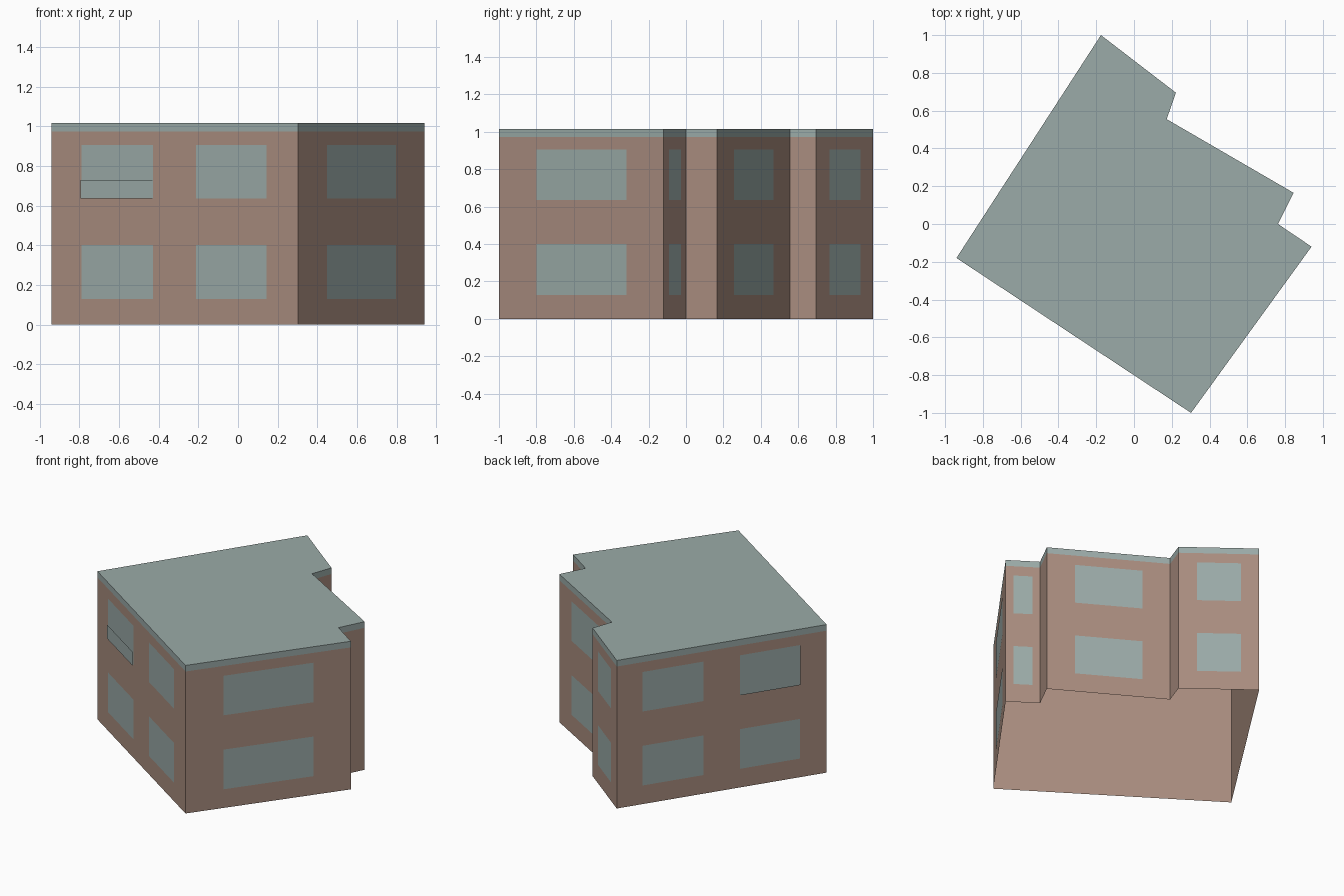
import bpy
import bmesh
from mathutils import Vector

cube = bpy.data.objects.get("Cube")
if cube:
    bpy.data.objects.remove(cube, do_unlink=True)


def material(name, rgb):
    linear = [((c / 255 + 0.055) / 1.055) ** 2.4 for c in rgb] + [1]
    mat = bpy.data.materials.new(name)
    mat.use_nodes = True
    mat.diffuse_color = linear
    mat.node_tree.nodes["Principled BSDF"].inputs["Base Color"].default_value = linear
    return mat


brick = material("clay_brown", (169, 141, 127))
slate = material("grey_green", (155, 171, 168))


def sheet(name, path, bottom, top, mat, closed=False, capped=False):
    """Upright sheet along a ground path, optionally a ring with a lid."""
    bm = bmesh.new()
    low = [bm.verts.new((p[0], p[1], bottom)) for p in path]
    high = [bm.verts.new((p[0], p[1], top)) for p in path]
    count = len(path)
    for i in range(count if closed else count - 1):
        j = (i + 1) % count
        bm.faces.new((low[i], low[j], high[j], high[i]))
    if capped:
        bm.faces.new(high)
    mesh = bpy.data.meshes.new(name)
    bm.to_mesh(mesh)
    bm.free()
    mesh.materials.append(mat)
    bpy.context.collection.objects.link(bpy.data.objects.new(name, mesh))


def pane(name, start, end, span, heights, depth=0.001):
    """Flat pane just outside a wall, between two fractions of its length."""
    a, b = Vector(start), Vector(end)
    along = (b - a).normalized()
    out = Vector((along.y, -along.x)) * depth
    sheet(name, [a.lerp(b, s) + out for s in span], *heights, slate)


# Stepped footprint
west, south, east = (-0.94, -0.18), (0.302, -1.0), (0.94, -0.12)
notch_a, step_a = (0.762, 0.0), (0.845, 0.165)
notch_b, step_b = (0.173, 0.555), (0.222, 0.695)
north = (-0.175, 1.0)
outline = [west, south, east, notch_a, step_a, notch_b, step_b, north]

# Hollow walls, open below, and the flat roof with its flush edge band
sheet("walls", outline, 0, 0.973, brick, closed=True)
sheet("roof", outline, 0.973, 1.015, slate, closed=True, capped=True)

# Windows on two floors
single = [(0.23, 0.775)]
double = [(0.122, 0.413), (0.587, 0.873)]
floors = {"lower": (0.128, 0.4), "upper": (0.635, 0.906)}
walls = {
    "front_left": (west, south, double),
    "front_right": (south, east, single),
    "side_narrow": (east, notch_a, single),
    "rear_middle": (step_a, notch_b, single),
    "rear_end": (step_b, north, single),
    "long_back": (north, west, double),
}
for wall, (start, end, spans) in walls.items():
    for floor, heights in floors.items():
        for i, span in enumerate(spans):
            pane(f"{wall}_{floor}_window_{i + 1}", start, end, span, heights)

# Slightly proud sashes
pane("front_sash", west, south, double[0], (0.635, 0.73), 0.008)
pane("back_sash", north, west, double[1], floors["upper"], 0.008)
